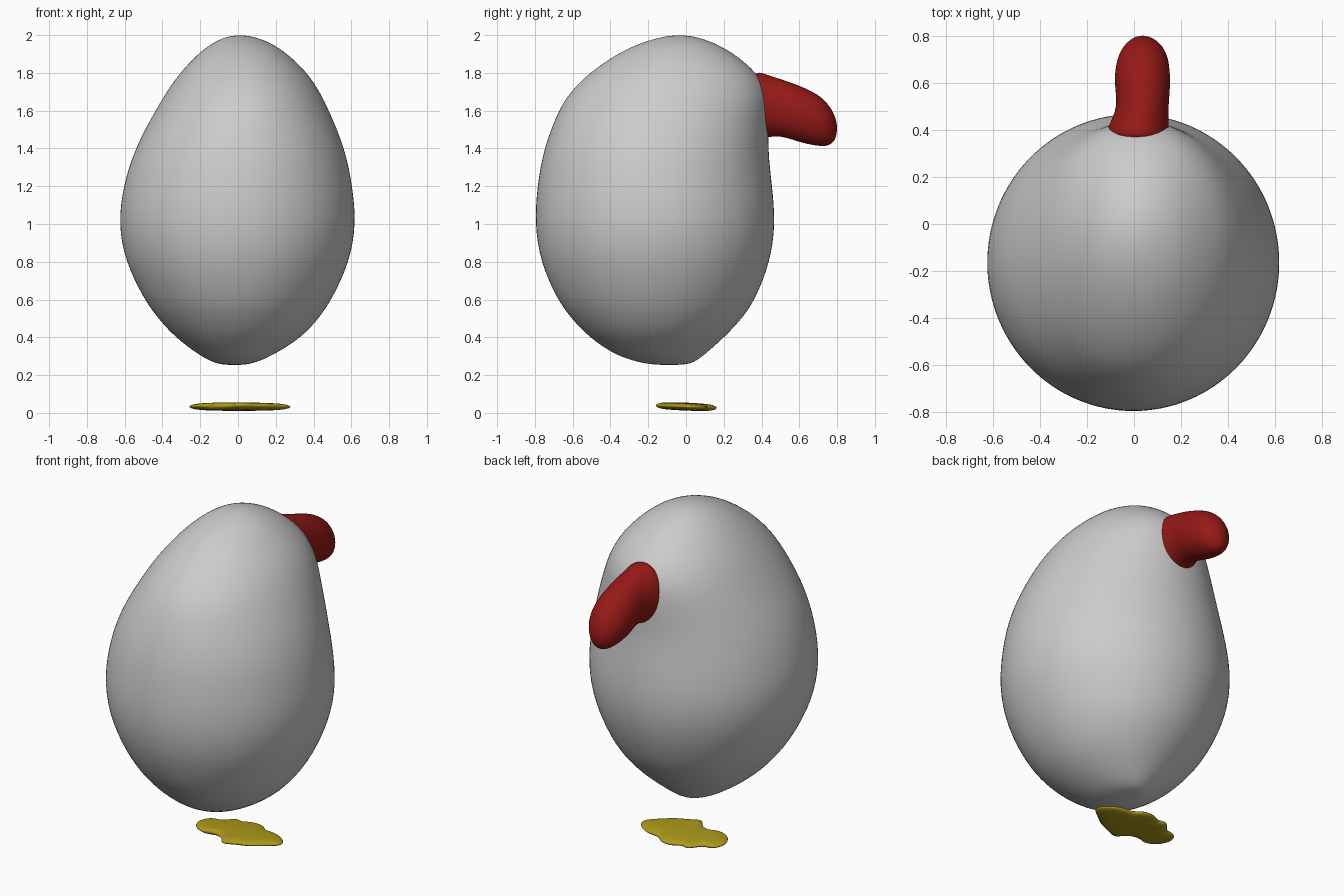
import bpy, bmesh, math
from mathutils import Vector


def material(name, rgb):
    m = bpy.data.materials.new(name)
    m.diffuse_color = (*rgb, 1)
    return m


def finish(bm, name, mat=None, levels=2):
    bmesh.ops.recalc_face_normals(bm, faces=bm.faces)
    me = bpy.data.meshes.new(name)
    bm.to_mesh(me)
    bm.free()
    ob = bpy.data.objects.new(name, me)
    bpy.context.collection.objects.link(ob)
    for p in me.polygons:
        p.use_smooth = True
    if mat:
        me.materials.append(mat)
    sub = ob.modifiers.new("smooth", 'SUBSURF')
    sub.levels = sub.render_levels = levels
    return ob


def loft(rings, start, end):
    """Bridge equal rings of points and fan the ends to pole points."""
    bm = bmesh.new()
    loops = [[bm.verts.new(p) for p in r] for r in rings]
    n = len(loops[0])
    for a, b in zip(loops, loops[1:]):
        for i in range(n):
            j = (i + 1) % n
            bm.faces.new((a[i], a[j], b[j], b[i]))
    for ring, pole in ((loops[0], start), (loops[-1], end)):
        if pole:
            v = bm.verts.new(pole)
            for i in range(n):
                bm.faces.new((ring[i], ring[(i + 1) % n], v))
    return bm


def circle(n):
    return [(math.cos(2 * math.pi * i / n), math.sin(2 * math.pi * i / n)) for i in range(n)]


# Egg body: z, x min, x max, y min, y max
body = [
    (0.257, -0.11, 0.07, -0.21, 0.03), (0.30, -0.20, 0.18, -0.37, 0.09),
    (0.40, -0.335, 0.34, -0.515, 0.205), (0.50, -0.425, 0.43, -0.61, 0.30),
    (0.60, -0.50, 0.50, -0.685, 0.37), (0.80, -0.60, 0.595, -0.775, 0.45),
    (1.00, -0.638, 0.63, -0.805, 0.478), (1.20, -0.612, 0.61, -0.792, 0.46),
    (1.40, -0.55, 0.57, -0.757, 0.435), (1.60, -0.44, 0.485, -0.68, 0.445),
    (1.70, -0.38, 0.435, -0.615, 0.435), (1.80, -0.31, 0.37, -0.515, 0.38),
    (1.90, -0.215, 0.265, -0.37, 0.26), (1.96, -0.135, 0.175, -0.24, 0.15),
    (1.993, -0.06, 0.08, -0.12, 0.05),
]
rings = [[((a + b) / 2 + (b - a) / 2 * c, (f + g) / 2 + (g - f) / 2 * s, z)
          for c, s in circle(32)] for z, a, b, f, g in body]
finish(loft(rings, (-0.02, -0.09, 0.253), (0.01, -0.035, 2.0)), "egg_body")

# Drooping red snout: y, x min, x max, z min, z max
snout = [
    (0.36, -0.125, 0.155, 1.44, 1.82), (0.42, -0.11, 0.148, 1.455, 1.795),
    (0.50, -0.068, 0.147, 1.468, 1.77), (0.60, -0.088, 0.158, 1.43, 1.735),
    (0.70, -0.076, 0.15, 1.41, 1.69), (0.755, -0.048, 0.125, 1.41, 1.635),
    (0.79, -0.01, 0.085, 1.44, 1.575),
]
rings = [[((a + b) / 2 + (b - a) / 2 * c, y, (f + g) / 2 + (g - f) / 2 * s)
          for c, s in circle(20)] for y, a, b, f, g in snout]
finish(loft(rings, (0.015, 0.30, 1.63), (0.035, 0.803, 1.505)), "snout",
       material("red", (0.30, 0.01, 0.008)))

# Flat ragged yellow feet, tilted slightly towards the back
outline = [
    (-0.25, -0.08), (-0.285, 0.01), (-0.24, 0.085), (-0.175, 0.065), (-0.12, 0.17),
    (-0.07, 0.125), (-0.02, 0.175), (0.07, 0.17), (0.11, 0.11), (0.18, 0.125),
    (0.28, 0.07), (0.305, 0.0), (0.23, -0.05), (0.16, -0.115), (0.07, -0.14),
    (0.0, -0.19), (-0.03, -0.10), (-0.135, -0.085), (-0.17, -0.12),
]
rings = []
for scale, h in ((0.5, -0.020), (0.85, -0.016), (1.0, 0.0), (0.85, 0.016), (0.5, 0.020)):
    rings.append([(x * scale, y * scale, 0.033 - 0.04 * y * scale + h) for x, y in outline])
finish(loft(rings, (0, 0, 0.012), (0, 0, 0.055)), "feet",
       material("yellow", (0.42, 0.32, 0.01)))
